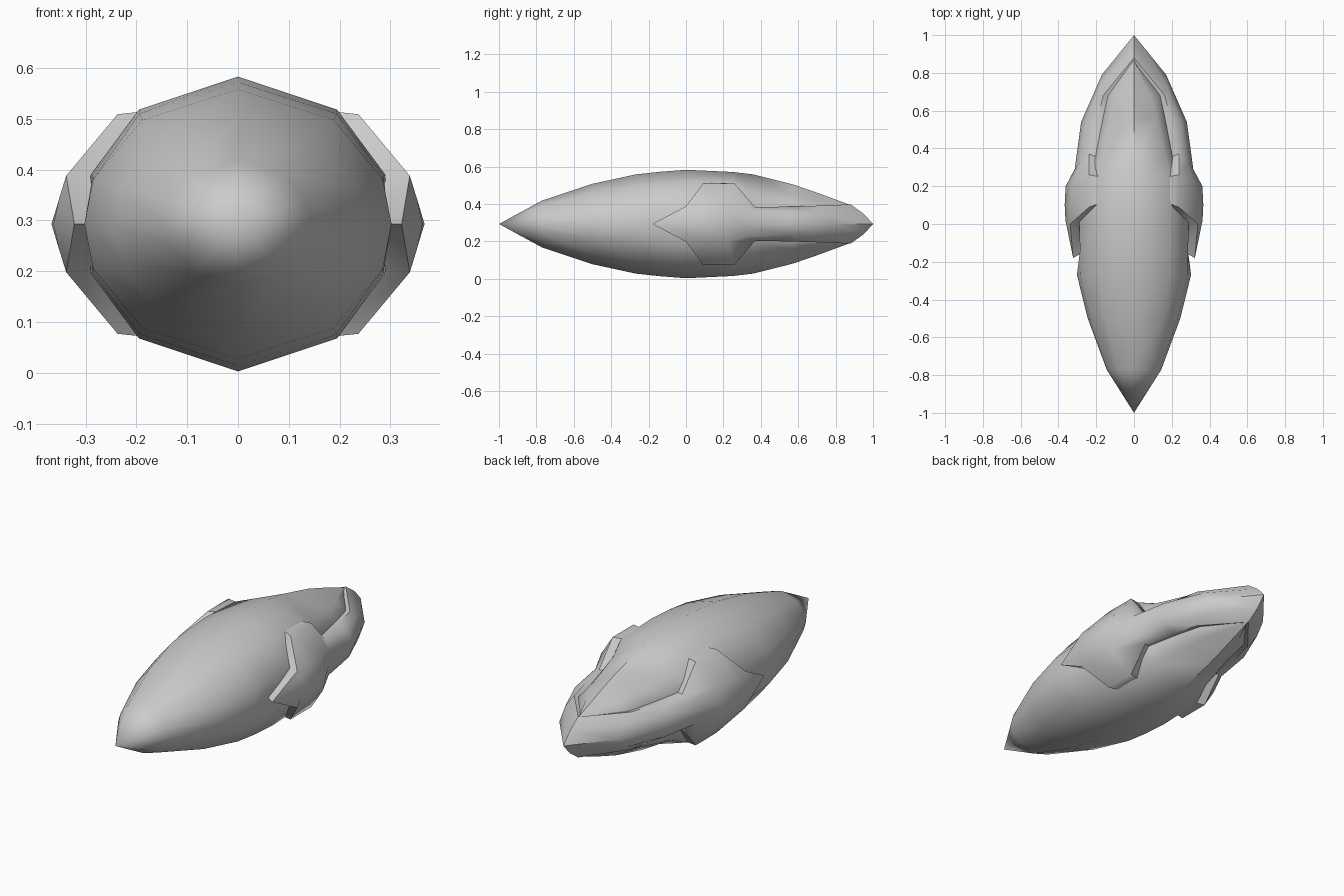
import bpy, bmesh, math

ZC = 0.293  # height of the horizontal symmetry plane


def quarter_grid(name, rows, angle):
    """Skin a grid given for one quarter (x>0, z above centre), mirrored to all four."""
    bm = bmesh.new()
    for sx in (1, -1):
        for sz in (1, -1):
            g = [[bm.verts.new((sx * x, y, ZC + sz * z)) for x, y, z in r] for r in rows]
            for a, b in zip(g, g[1:]):
                for i in range(len(a) - 1):
                    q = [a[i], a[i + 1], b[i + 1], b[i]]
                    bm.faces.new(q if sx * sz > 0 else q[::-1])
    bmesh.ops.remove_doubles(bm, verts=bm.verts, dist=0.0005)
    bmesh.ops.dissolve_degenerate(bm, edges=bm.edges, dist=0.0005)
    bmesh.ops.recalc_face_normals(bm, faces=bm.faces)
    me = bpy.data.meshes.new(name)
    bm.to_mesh(me)
    bm.free()
    ob = bpy.data.objects.new(name, me)
    bpy.context.collection.objects.link(ob)
    bpy.ops.object.select_all(action='DESELECT')
    ob.select_set(True)
    bpy.context.view_layer.objects.active = ob
    bpy.ops.object.shade_smooth_by_angle(angle=math.radians(angle))
    return ob


# Hull sections: y, ridge height, shoulder (x, z), flank (x, z), half width
sections = [
    (-1.00, 0, 0, 0, 0, 0, 0),
    (-0.77, .125, .09, .097, .133, .043, .145),
    (-0.50, .215, .155, .165, .232, .073, .245),
    (-0.27, .265, .188, .205, .285, .088, .302),
    (-0.14, .279, .194, .217, .286, .095, .280),
    (0.00, .290, .195, .225, .290, .097, .290),
    (0.25, .278, .195, .215, .270, .085, .280),
    (0.36, .265, .165, .170, .203, .088, .210),
    (0.57, .212, .120, .142, .162, .092, .165),
    (0.68, .175, .083, .125, .138, .095, .135),
    (0.87, .105, 0, .105, 0, .095, 0),
]
quarter_grid("hull", [[(0, y, h), (sx, y, sz), (fx, y, fz), (w, y, 0)]
                      for y, h, sx, sz, fx, fz, w in sections], 50)

# Raised side pods running back into the band around the tail
# each station: buried rim, outer edge, rounded shoulder, middle line
pod = [
    [(.270, -.15, 0), (.322, -.18, 0), (.322, -.18, 0), (.322, -.18, 0)],
    [(.275, .01, .093), (.338, 0, .095), (.352, .01, .05), (.363, .02, 0)],
    [(.180, .11, .222), (.237, .09, .216), (.338, .09, .094), (.367, .10, 0)],
    [(.180, .25, .217), (.237, .26, .216), (.330, .22, .092), (.362, .20, 0)],
    [(.185, .35, .083), (.237, .37, .090), (.287, .33, .065), (.314, .29, 0)],
    [(.155, .53, .084), (.198, .54, .093), (.256, .54, .060), (.280, .54, 0)],
    [(.125, .66, .087), (.163, .68, .097), (.172, .74, .060), (.170, .79, 0)],
    [(0, .855, .097), (0, .88, .105), (0, .95, .055), (0, 1.0, 0)],
]
quarter_grid("side_pods_and_tail_band", pod, 50)
